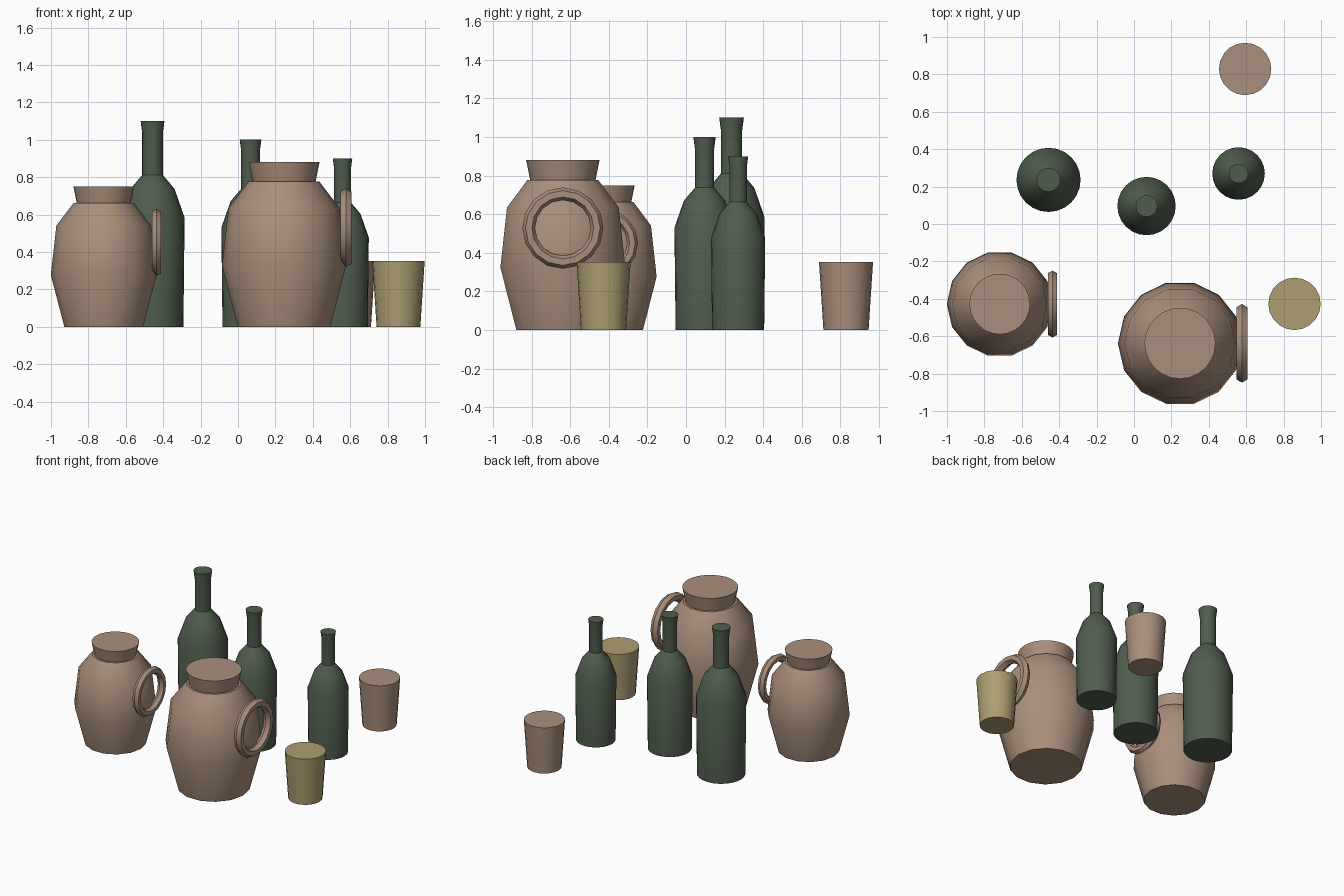
import bpy
import bmesh
from math import pi, cos, sin, radians

cube = bpy.data.objects.get("Cube")
if cube:
    bpy.data.objects.remove(cube, do_unlink=True)


def make_material(name, rgb):
    mat = bpy.data.materials.new(name)
    mat.use_nodes = True
    colour = (*rgb, 1)
    mat.diffuse_color = colour
    mat.node_tree.nodes["Principled BSDF"].inputs["Base Color"].default_value = colour
    return mat


clay = make_material("clay", (0.40, 0.275, 0.20))
green_glass = make_material("green_glass", (0.08, 0.11, 0.075))
straw = make_material("straw", (0.42, 0.34, 0.17))


def finish(obj, mat):
    obj.data.materials.append(mat)
    bpy.ops.object.select_all(action="DESELECT")
    obj.select_set(True)
    bpy.context.view_layer.objects.active = obj
    bpy.ops.object.shade_smooth_by_angle(angle=radians(35))


def lathe(name, profile, sides, location, scale, mat):
    """Closed solid of revolution from (radius, height) pairs, bottom to top."""
    bm = bmesh.new()
    rings = []
    for r, z in profile:
        angles = [2 * pi * i / sides for i in range(sides)]
        rings.append([bm.verts.new((r * cos(a) * scale, r * sin(a) * scale, z * scale))
                      for a in angles])
    for low, high in zip(rings, rings[1:]):
        for i in range(sides):
            j = (i + 1) % sides
            bm.faces.new((low[i], low[j], high[j], high[i]))
    bm.faces.new(rings[0][::-1])
    bm.faces.new(rings[-1])
    mesh = bpy.data.meshes.new(name)
    bm.to_mesh(mesh)
    bm.free()
    obj = bpy.data.objects.new(name, mesh)
    obj.location = location
    bpy.context.collection.objects.link(obj)
    finish(obj, mat)


JUG_BODY = [(0.247, 0), (0.332, 0.325), (0.297, 0.635), (0.188, 0.778)]
JUG_NECK = [(0.168, 0.77), (0.19, 0.88)]
BOTTLE = [(0.15, 0), (0.156, 0.53), (0.107, 0.67), (0.05, 0.738), (0.05, 0.94), (0.058, 1)]
CUP = [(0.117, 0), (0.14, 0.353)]


def jug(name, x, y, scale):
    lathe(name + "_body", JUG_BODY, 14, (x, y, 0), scale, clay)
    lathe(name + "_neck", JUG_NECK, 24, (x, y, 0), scale, clay)
    # Ring handle standing against the model's left side
    bpy.ops.mesh.primitive_torus_add(
        major_segments=16, minor_segments=6,
        major_radius=0.177 * scale, minor_radius=0.033 * scale,
        location=(x + 0.331 * scale, y, 0.529 * scale), rotation=(0, pi / 2, 0))
    handle = bpy.context.object
    handle.name = name + "_handle"
    finish(handle, clay)


# Jugs
jug("large_jug", 0.246, -0.638, 1.0)
jug("small_jug", -0.718, -0.428, 0.852)

# Bottles
for name, x, y, height in [("tall_bottle", -0.457, 0.236, 1.1),
                           ("middle_bottle", 0.067, 0.096, 1.0),
                           ("short_bottle", 0.559, 0.27, 0.9)]:
    lathe(name, BOTTLE, 24, (x, y, 0), height, green_glass)

# Cups
lathe("straw_cup", CUP, 20, (0.858, -0.427, 0), 1, straw)
lathe("clay_cup", CUP, 20, (0.594, 0.829, 0), 1, clay)
